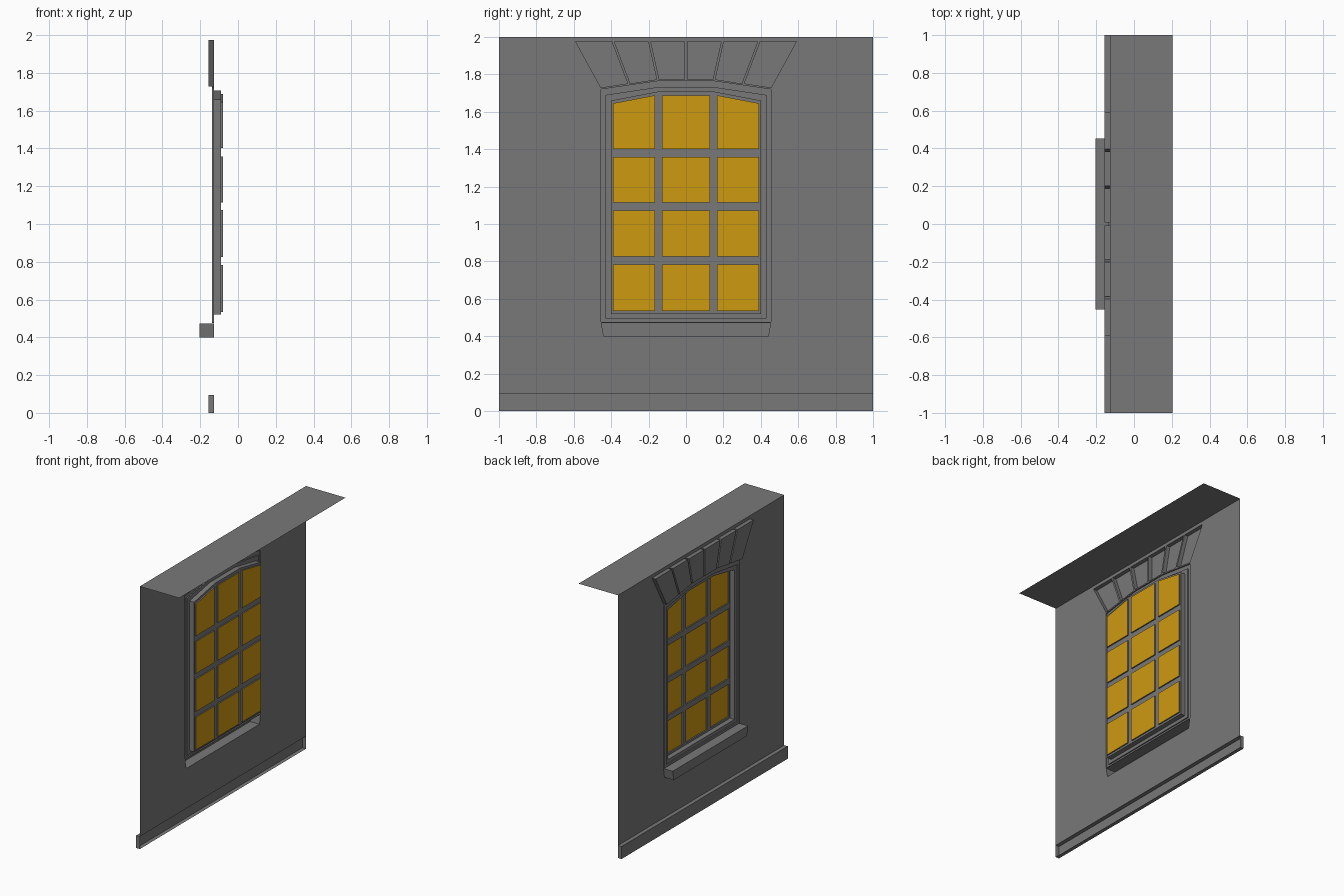
import bpy
import bmesh
from mathutils import Vector

cube = bpy.data.objects.get("Cube")
if cube:
    bpy.data.objects.remove(cube, do_unlink=True)

WALL = -0.127    # plane of the wall
SASH = -0.09     # plane of the glazing bars
GLASS = -0.08    # plane of the panes


def material(name, colour):
    m = bpy.data.materials.new(name)
    m.use_nodes = True
    m.diffuse_color = colour
    node = next(n for n in m.node_tree.nodes if n.type == 'BSDF_PRINCIPLED')
    node.inputs["Base Color"].default_value = colour
    node.inputs["Roughness"].default_value = 0.8
    return m


stone = material("grey stone", (0.19, 0.19, 0.19, 1))
amber = material("amber glass", (0.61, 0.32, 0.005, 1))


def finish(name, bm, mat):
    mesh = bpy.data.meshes.new(name)
    bm.to_mesh(mesh)
    bm.free()
    mesh.materials.append(mat)
    ob = bpy.data.objects.new(name, mesh)
    bpy.context.collection.objects.link(ob)
    return ob


def rect(y0, y1, z0, z1):
    return [(y0, z0), (y1, z0), (y1, z1), (y0, z1)]


def arch(half, bottom, spring, crown, flat=0.15):
    """Window outline: straight sides with a three-segment head."""
    return [(-half, bottom), (half, bottom), (half, spring),
            (flat, crown), (-flat, crown), (-half, spring)]


def shell(name, rings, cap=True, mat=stone):
    """Join a series of (x, outline) rings, open at the first ring."""
    bm = bmesh.new()
    loops = [[bm.verts.new((x, y, z)) for y, z in pts] for x, pts in rings]
    for a, b in zip(loops, loops[1:]):
        for i in range(len(a)):
            j = (i + 1) % len(a)
            bm.faces.new((a[i], b[i], b[j], a[j]))
    if cap:
        bm.faces.new(loops[-1][::-1])
    return finish(name, bm, mat)


def pierced_sheet(name, x, outline, holes):
    """Flat sheet facing -x with openings cut through it."""
    bm = bmesh.new()
    edges = []
    for pts in [outline] + holes:
        vs = [bm.verts.new((x, y, z)) for y, z in pts]
        edges += [bm.edges.new((vs[i - 1], vs[i])) for i in range(len(vs))]
    bmesh.ops.triangle_fill(bm, edges=edges, use_beauty=True,
                            use_dissolve=False, normal=Vector((-1, 0, 0)))
    bm.normal_update()
    for f in bm.faces:
        if f.normal.x > 0:
            f.normal_flip()
    return finish(name, bm, stone)


# Stepped window surround
outer = arch(0.455, 0.477, 1.72, 1.764)
middle = arch(0.43, 0.495, 1.69, 1.732)
inner = arch(0.40, 0.52, 1.66, 1.708)
shell("window_surround",
      [(WALL, outer), (-0.137, outer), (-0.137, middle),
       (-0.128, middle), (-0.128, inner), (SASH, inner)], cap=False)

# Panes in three columns and four rows; the outer top corners are cut down
columns = [(-0.39, -0.167), (-0.127, 0.127), (0.167, 0.39)]
rows = [(0.535, 0.783), (0.826, 1.073), (1.115, 1.358), (1.402, 1.688)]
panes = []
for r, (z0, z1) in enumerate(rows):
    for c, (y0, y1) in enumerate(columns):
        pts = rect(y0, y1, z0, z1)
        if r == len(rows) - 1 and c != 1:
            corner = 3 if c == 0 else 2
            pts[corner] = (pts[corner][0], 1.645)
        panes.append(pts)
pierced_sheet("glazing_bars", SASH, inner, panes)
for i, pts in enumerate(panes):
    shell(f"pane_reveal_{i + 1}", [(SASH, pts), (GLASS, pts)], cap=False)
    shell(f"pane_{i + 1}", [(GLASS, pts)], mat=amber)

# Fan of six wedge blocks over the window
tops = [-0.59, -0.39, -0.195, 0, 0.195, 0.39, 0.59]
feet = [(-0.455, 1.722), (-0.305, 1.744), (-0.15, 1.766), (0, 1.766),
        (0.15, 1.766), (0.305, 1.744), (0.455, 1.722)]
GAP = 0.007
blocks = []
for i in range(len(tops) - 1):
    left = GAP if i else 0
    right = GAP if i < len(tops) - 2 else 0
    (ya, za), (yb, zb) = feet[i], feet[i + 1]
    blocks.append([(ya + left, za + GAP), (yb - right, zb + GAP),
                   (tops[i + 1] - right, 1.975), (tops[i] + left, 1.975)])
for i, pts in enumerate(blocks):
    shell(f"arch_block_{i + 1}", [(WALL, pts), (-0.157, pts)])

# Sill and base course, open towards the wall
sill = [(-0.44, 0.40), (0.44, 0.40), (0.453, 0.472), (-0.453, 0.472)]
shell("window_sill", [(WALL, sill), (-0.205, sill)])
base = rect(-1, 1, 0, 0.095)
shell("base_course", [(WALL, base), (-0.157, base)])

# Wall sheet, open behind the window, sill and blocks
pierced_sheet("wall", WALL, rect(-1, 1, 0.095, 2), [outer, sill] + blocks)

# Flat ledge across the top of the wall
bm = bmesh.new()
bm.faces.new([bm.verts.new((x, y, 2)) for x, y in
              ((WALL, -1), (0.205, -1), (0.205, 1), (WALL, 1))])
finish("top_ledge", bm, stone)
